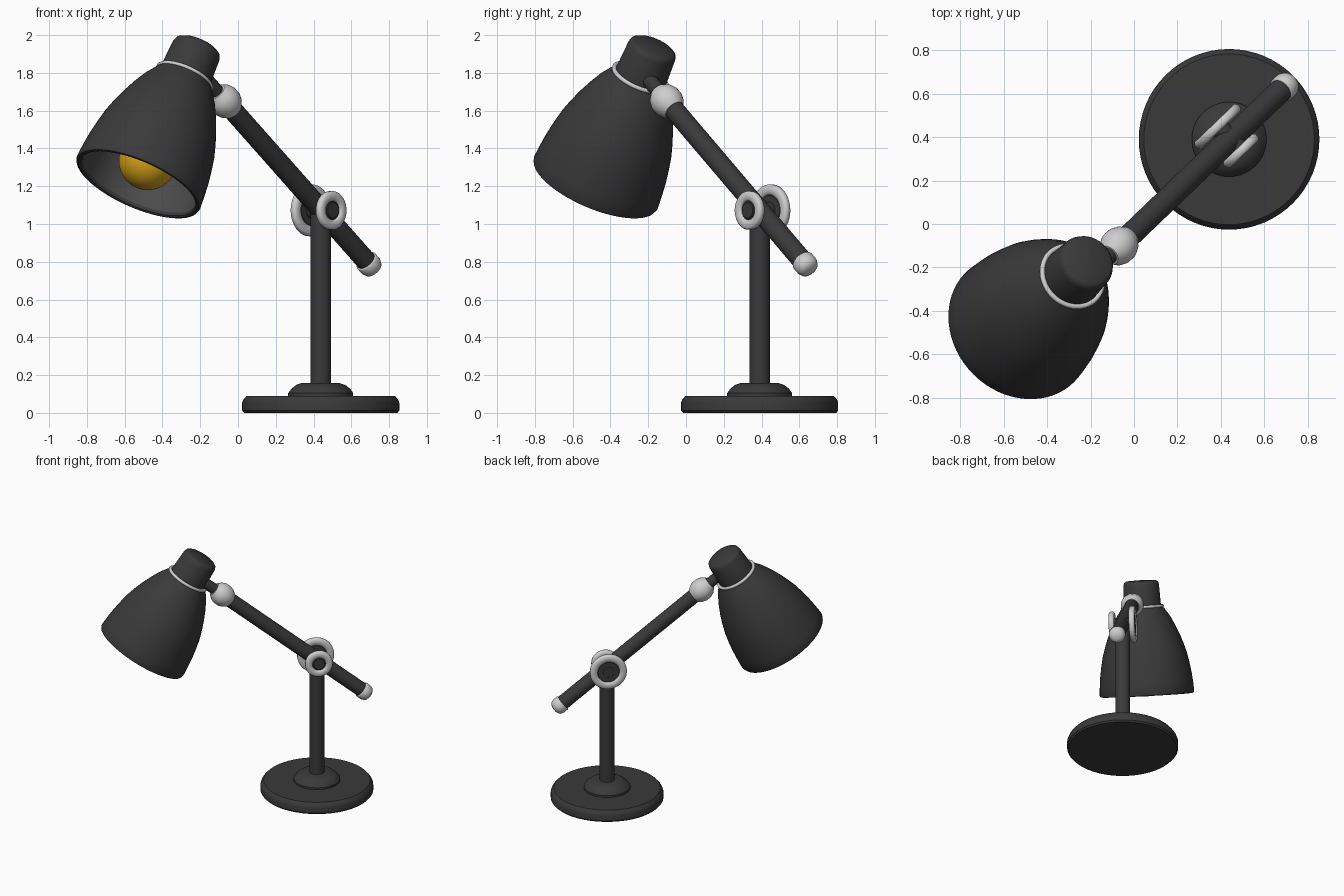
import bpy, bmesh, math
from mathutils import Vector

if "Cube" in bpy.data.objects:
    bpy.data.objects.remove(bpy.data.objects["Cube"])


def material(name, rgb):
    m = bpy.data.materials.new(name)
    m.diffuse_color = (*rgb, 1)
    m.use_nodes = True
    m.node_tree.nodes["Principled BSDF"].inputs["Base Color"].default_value = m.diffuse_color
    return m


DARK = material("charcoal", (0.042, 0.042, 0.042))
INNER = material("shade grey", (0.07, 0.07, 0.07))
LIGHT = material("pale metal", (0.62, 0.62, 0.62))
YELLOW = material("bulb yellow", (0.68, 0.36, 0.01))


def lathe(name, profile, origin, axis, mat, closed=False, seg=64, angle=35):
    """Spin (radius, height) points about an axis through origin."""
    rot = Vector((0, 0, 1)).rotation_difference(Vector(axis).normalized()).to_matrix()
    bm = bmesh.new()
    rings = []
    for r, h in profile:
        n = 1 if r < 1e-6 else seg
        rings.append([bm.verts.new(rot @ Vector((r * math.cos(2 * math.pi * i / seg),
                                                 r * math.sin(2 * math.pi * i / seg), h))
                                   + Vector(origin)) for i in range(n)])
    pairs = list(zip(rings, rings[1:]))
    if closed:
        pairs.append((rings[-1], rings[0]))
    for a, b in pairs:
        for i in range(seg):
            j = (i + 1) % seg
            quad = [a[i % len(a)], a[j % len(a)], b[j % len(b)], b[i % len(b)]]
            bm.faces.new(list(dict.fromkeys(quad)))
    bmesh.ops.recalc_face_normals(bm, faces=bm.faces)
    me = bpy.data.meshes.new(name)
    bm.to_mesh(me)
    bm.free()
    ob = bpy.data.objects.new(name, me)
    bpy.context.collection.objects.link(ob)
    me.materials.append(mat)
    bpy.ops.object.select_all(action='DESELECT')
    ob.select_set(True)
    bpy.context.view_layer.objects.active = ob
    bpy.ops.object.shade_smooth_by_angle(angle=math.radians(angle))
    return ob


def rod(name, r, h0, h1, origin, axis, mat, bevel=0.005):
    return lathe(name, [(0, h0), (r - bevel, h0), (r, h0 + bevel),
                        (r, h1 - bevel), (r - bevel, h1), (0, h1)], origin, axis, mat)


def arc(cr, ch, rad, a0, a1, n):
    """Points of a circular arc in the (radius, height) plane, angles in degrees."""
    return [(cr + rad * math.cos(math.radians(a0 + (a1 - a0) * i / n)),
             ch + rad * math.sin(math.radians(a0 + (a1 - a0) * i / n))) for i in range(n + 1)]


UP = (0, 0, 1)
FOOT = Vector((0.438, 0.39, 0))
PIVOT = Vector((0.442, 0.39, 1.072))
ARM = Vector((0.559, 0.537, -0.632)).normalized()
SIDE = Vector((ARM.y, -ARM.x, 0)).normalized()

# Base, raised collar and post
lathe("base", [(0, 0), (0.405, 0), (0.416, 0.012), (0.416, 0.055), (0.41, 0.07),
               (0.393, 0.09), (0, 0.09)], FOOT, UP, DARK)
lathe("base_collar", [(0, 0.085), (0.172, 0.085), (0.172, 0.105), (0.155, 0.128),
                      (0.13, 0.148), (0.10, 0.158), (0, 0.16)], FOOT, UP, DARK)
rod("post", 0.055, 0.1, 1.075, FOOT, UP, DARK)

# Arm with its end cap, joint barrel and thin neck to the shade
rod("arm", 0.054, -0.9, 0.46, PIVOT, ARM, DARK)
lathe("arm_end_cap", [(0, 0.42), (0.058, 0.42), (0.062, 0.425), (0.062, 0.465),
                      (0.052, 0.49), (0.03, 0.503), (0, 0.506)], PIVOT, ARM, LIGHT, angle=60)
lathe("joint_barrel", [(0, -0.995), (0.05, -0.995), (0.074, -0.965), (0.085, -0.935), (0.085, -0.895),
                       (0.074, -0.865), (0.056, -0.84), (0, -0.84)], PIVOT, ARM, LIGHT)
rod("neck", 0.04, -1.16, -0.95, PIVOT, ARM, DARK)

# Pivot axle and the two washers: large behind, small in front
rod("pivot_axle", 0.045, -0.095, 0.09, PIVOT, SIDE, DARK)
for label, off, outer, inner in (("large", -0.082, 0.137, 0.082), ("small", 0.074, 0.102, 0.05)):
    w, b = 0.021, 0.01
    lathe(label + "_washer", [(inner, -w + b), (inner + b, -w), (outer - b, -w), (outer, -w + b),
                              (outer, w - b), (outer - b, w), (inner + b, w), (inner, w - b)],
          PIVOT + SIDE * off, SIDE, LIGHT, closed=True, angle=60)
    rod(label + "_washer_hub", inner + 0.002, -0.012, 0.012, PIVOT + SIDE * off, SIDE, DARK)

# Shade: a bell on a tilted axis, with a separate lining
RIM = Vector((-0.53, -0.48, 1.212))
AXIS = Vector((0.373, 0.362, 0.852))
bell = [(0.355, 0.012), (0.35, 0.08), (0.343, 0.15), (0.33, 0.23), (0.316, 0.30), (0.295, 0.37),
        (0.27, 0.44), (0.24, 0.51), (0.205, 0.58), (0.155, 0.655)]
lathe("shade", [(0.325, 0.02), (0.328, 0.003), (0.338, -0.003), (0.35, 0)] + bell + [(0, 0.66)],
      RIM, AXIS, DARK)
lathe("shade_lining", [(r - 0.027, h) for r, h in bell[:-1]] + [(0.13, 0.62), (0, 0.62)],
      RIM, AXIS, INNER)

# Trim ring and lamp holder on top of the shade
lathe("trim_ring", arc(0.15, 0.66, 0.012, 0, 330, 11), RIM, AXIS, LIGHT, closed=True, angle=80)
lathe("lamp_holder", [(0, 0.64), (0.141, 0.64), (0.133, 0.825), (0.126, 0.845), (0.11, 0.855),
                      (0, 0.86)], RIM, AXIS, DARK, angle=50)

# Bulb: round globe tapering to a neck inside the shade
lathe("bulb", [(0, -0.012)] + arc(0, 0.142, 0.154, -82, 50, 16) +
      [(0.07, 0.32), (0.055, 0.38), (0.055, 0.62), (0, 0.62)], RIM, AXIS, YELLOW, angle=60)
